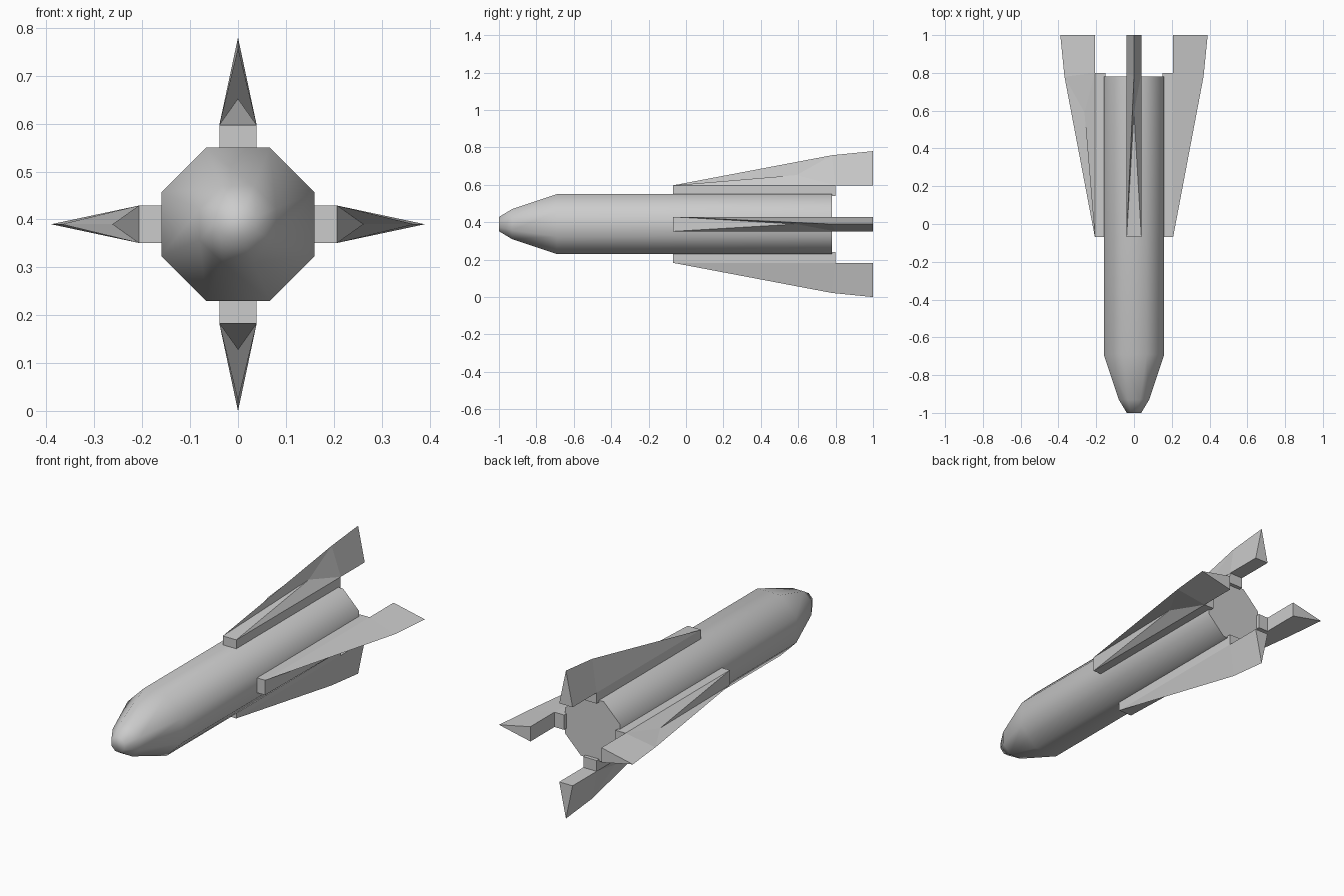
import bpy, bmesh, math
from mathutils import Matrix, Vector

cube = bpy.data.objects.get("Cube")
if cube:
    bpy.data.objects.remove(cube, do_unlink=True)

AXIS_Z = 0.39      # height of the body axis
HALF = 0.039       # half thickness of the fins
BODY_R = 0.16      # flat-to-centre radius of the body
ROOT = 0.207       # radius where the fins start
FRONT, PYLON_END, BACK = -0.07, 0.8, 1.0

grey = bpy.data.materials.new("light_grey")
grey.use_nodes = True
colour = (0.6, 0.6, 0.6, 1)
grey.diffuse_color = colour
grey.node_tree.nodes["Principled BSDF"].inputs["Base Color"].default_value = colour


def make_object(name, verts, faces, matrix):
    bm = bmesh.new()
    points = [bm.verts.new(matrix @ Vector(v)) for v in verts]
    for face in faces:
        bm.faces.new([points[i] for i in face])
    bmesh.ops.recalc_face_normals(bm, faces=bm.faces)
    mesh = bpy.data.meshes.new(name)
    bm.to_mesh(mesh)
    bm.free()
    mesh.materials.append(grey)
    obj = bpy.data.objects.new(name, mesh)
    bpy.context.collection.objects.link(obj)
    return obj


# Eight-sided body lofted along its length
SIDES = 8
profile = [(-1.0, 0.038), (-0.93, 0.08), (-0.69, BODY_R), (0.78, BODY_R)]
verts, faces = [], []
for y, apothem in profile:
    r = apothem / math.cos(math.pi / SIDES)
    for i in range(SIDES):
        a = (i + 0.5) * math.tau / SIDES
        verts.append((r * math.cos(a), y, r * math.sin(a)))
for ring in range(len(profile) - 1):
    for i in range(SIDES):
        a, b = ring * SIDES + i, ring * SIDES + (i + 1) % SIDES
        faces.append((a, b, b + SIDES, a + SIDES))
faces += [range(SIDES), range(len(verts) - SIDES, len(verts))]
lift = Matrix.Translation((0, 0, AXIS_Z))
body = make_object("body", verts, faces, lift)
bpy.context.view_layer.objects.active = body
body.select_set(True)
bpy.ops.object.shade_smooth_by_angle(angle=math.radians(65))
body.select_set(False)

# Fin points in the upright position: three root pairs, notch, shoulder, tip
fin_verts = [(x, y, ROOT) for y in (FRONT, PYLON_END, BACK) for x in (-HALF, HALF)]
fin_verts += [(0, 0.59, 0.262), (0, 0.78, 0.368), (0, BACK, 0.39)]
fin_faces = [(0, 1, 6), (0, 6, 7), (1, 3, 6), (6, 3, 7), (0, 7, 2),
             (2, 7, 8, 4), (3, 5, 8, 7), (4, 8, 5), (0, 2, 3, 1), (2, 4, 5, 3)]

# Pylon block joining each fin to the body
block_verts = [(x, y, z) for z in (BODY_R - 0.01, ROOT)
               for y in (FRONT, PYLON_END) for x in (-HALF, HALF)]
block_faces = [(0, 1, 3, 2), (4, 5, 7, 6), (0, 1, 5, 4),
               (2, 3, 7, 6), (0, 2, 6, 4), (1, 3, 7, 5)]

# Four fins turned around the body
for k, side in enumerate(("top", "right", "bottom", "left")):
    turn = lift @ Matrix.Rotation(-k * math.pi / 2, 4, "Y")
    make_object(side + "_fin", fin_verts, fin_faces, turn)
    make_object(side + "_fin_pylon", block_verts, block_faces, turn)
